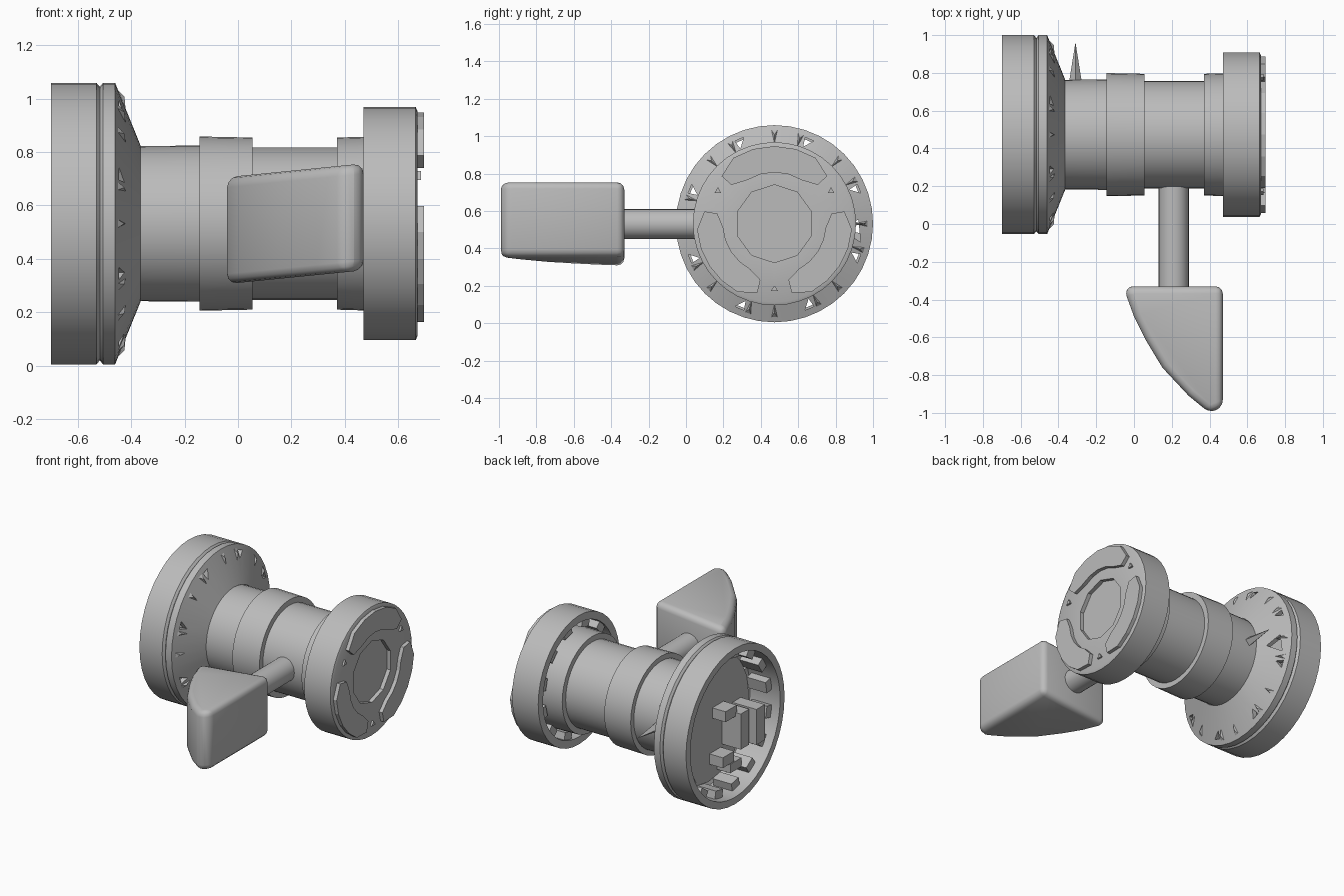
import bpy, bmesh
from math import cos, sin, radians, pi
from mathutils import Vector, Matrix

if "Cube" in bpy.data.objects:
    bpy.data.objects.remove(bpy.data.objects["Cube"])

GREY = (0.5, 0.5, 0.5, 1)
mat = bpy.data.materials.new("plain grey")
mat.use_nodes = True
mat.diffuse_color = GREY
mat.node_tree.nodes["Principled BSDF"].inputs["Base Color"].default_value = GREY

# The barrel axis runs along x through this point
AXIS = Vector((0, 0.473, 0.532))


def polar(x, r, deg):
    return AXIS + Vector((x, r * cos(radians(deg)), r * sin(radians(deg))))


def finish(bm, name):
    bmesh.ops.remove_doubles(bm, verts=bm.verts, dist=0.0001)
    bmesh.ops.recalc_face_normals(bm, faces=bm.faces)
    mesh = bpy.data.meshes.new(name)
    bm.to_mesh(mesh)
    bm.free()
    mesh.materials.append(mat)
    ob = bpy.data.objects.new(name, mesh)
    bpy.context.collection.objects.link(ob)
    return ob


def activate(ob):
    bpy.ops.object.select_all(action='DESELECT')
    ob.select_set(True)
    bpy.context.view_layer.objects.active = ob


def smooth(ob, deg=30):
    activate(ob)
    bpy.ops.object.shade_smooth_by_angle(angle=radians(deg))


def revolve(name, profile, closed=False, sides=40):
    bm = bmesh.new()
    vs = [bm.verts.new(AXIS + Vector((x, r, 0))) for x, r in profile]
    pairs = list(zip(vs, vs[1:])) + ([(vs[-1], vs[0])] if closed else [])
    es = [bm.edges.new(p) for p in pairs]
    bmesh.ops.spin(bm, geom=vs + es, cent=AXIS, axis=(1, 0, 0),
                   angle=2 * pi, steps=sides)
    return finish(bm, name)


def prism(bm, points, offset):
    a = [bm.verts.new(p) for p in points]
    b = [bm.verts.new(Vector(p) + Vector(offset)) for p in points]
    bm.faces.new(a)
    bm.faces.new(b[::-1])
    for i in range(len(a)):
        j = (i + 1) % len(a)
        bm.faces.new((a[i], b[i], b[j], a[j]))


def block(bm, x, r, deg, size):
    m = (Matrix.Translation(polar(x, r, deg)) @ Matrix.Rotation(radians(deg), 4, 'X')
         @ Matrix.Diagonal((*size, 1)))
    bmesh.ops.create_cube(bm, size=1, matrix=m)


def cut(ob, cutter):
    mod = ob.modifiers.new("cut", 'BOOLEAN')
    mod.object = cutter
    mod.solver = 'EXACT'
    activate(ob)
    bpy.ops.object.modifier_apply(modifier=mod.name)
    bpy.data.objects.remove(cutter)


# Stepped barrel with two collars
smooth(revolve("barrel", [
    (-0.42, 0), (-0.42, 0.29), (-0.145, 0.292), (-0.145, 0.326), (0.055, 0.322),
    (0.055, 0.285), (0.37, 0.285), (0.37, 0.322), (0.47, 0.325), (0.6, 0.325), (0.6, 0)]))

# Hollow flange with a groove and a conical neck
flange = revolve("flange", [
    (-0.70, 0.527), (-0.53, 0.527), (-0.517, 0.512), (-0.505, 0.527), (-0.46, 0.527),
    (-0.365, 0.293), (-0.385, 0.28), (-0.475, 0.48), (-0.70, 0.48)], closed=True)
bm = bmesh.new()
for i in range(8):
    a = 22.5 + 45 * i
    prism(bm, [polar(-0.5, 0.49, a - 3), polar(-0.5, 0.49, a + 3), polar(-0.5, 0.44, a + 2)],
          (0.15, 0, 0))
prism(bm, [polar(-0.5, 0.47, -12), polar(-0.5, 0.45, 3), polar(-0.5, 0.36, -5)],
      (0.2, 0, 0))
cut(flange, finish(bm, "flange_cutter"))
smooth(flange)

# Floor plate inside the flange and the blocks standing on it
revolve("flange_floor", [(-0.50, 0), (-0.50, 0.43), (-0.47, 0.43), (-0.47, 0)], sides=20)
bm = bmesh.new()
for y, z, size in [(-0.19, -0.11, (0.16, 0.09, 0.24)), (-0.30, -0.11, (0.20, 0.09, 0.24)),
                   (-0.10, 0.02, (0.12, 0.12, 0.07)), (-0.07, -0.28, (0.12, 0.12, 0.07)),
                   (-0.15, -0.35, (0.12, 0.12, 0.06))]:
    m = Matrix.Translation(AXIS + Vector((-0.48 - size[0] / 2, y, z)))
    bmesh.ops.create_cube(bm, size=1, matrix=m @ Matrix.Diagonal((*size, 1)))
finish(bm, "floor_blocks")

# Lugs around the inside of the flange, and small spikes on its neck
bm = bmesh.new()
for i in range(16):
    block(bm, -0.57, 0.46, 11.25 + 22.5 * i, (0.14, 0.07, 0.08))
finish(bm, "flange_lugs")
bm = bmesh.new()
for i in range(16):
    a = 22.5 * i + (6 if i % 2 else 0)
    base = [polar(-0.46, 0.51, a - 2.5), polar(-0.46, 0.51, a + 2.5), polar(-0.42, 0.42, a)]
    tip = bm.verts.new(polar(-0.425, 0.475, a))
    vs = [bm.verts.new(p) for p in base]
    bm.faces.new(vs)
    for j in range(3):
        bm.faces.new((vs[j], vs[(j + 1) % 3], tip))
finish(bm, "neck_spikes")

# Long thin spike on the back of the barrel
bm = bmesh.new()
bmesh.ops.create_cone(bm, cap_ends=True, segments=4, radius1=0.035, radius2=0, depth=0.22,
                      matrix=Matrix.Translation(polar(-0.31, 0.38, 0))
                      @ Matrix.Rotation(-pi / 2, 4, 'X'))
finish(bm, "back_spike")

# Head with a hollow back and a ten-sided recess in its face
head = revolve("head", [
    (0.57, 0), (0.57, 0.385), (0.47, 0.385), (0.47, 0.436), (0.665, 0.436),
    (0.672, 0.42), (0.672, 0)])
bm = bmesh.new()
prism(bm, [polar(0.645, 0.208, 18 + 36 * i) for i in range(10)], (0.1, 0, 0))
cut(head, finish(bm, "head_cutter"))
smooth(head)
bm = bmesh.new()
for i in range(12):
    block(bm, 0.53, 0.365, 15 + 30 * i, (0.09, 0.06, 0.08))
finish(bm, "head_lugs")

# Three raised arc plates on the head face
for name, start, end in [("top", 42, 138), ("front", 170, 256), ("back", -76, 10)]:
    steps = 6
    angles = [start + (end - start) * i / steps for i in range(steps + 1)]
    outer = [polar(0.66, 0.415, a) for a in angles]
    outer[0], outer[-1] = polar(0.66, 0.38, start), polar(0.66, 0.38, end)
    inner = [polar(0.66, 0.275, a) for a in angles]
    inner[0], inner[-1] = polar(0.66, 0.31, start), polar(0.66, 0.31, end)
    bm = bmesh.new()
    prism(bm, outer + inner[::-1], (0.037, 0, 0))
    finish(bm, name + "_face_plate")

# Small studs between the plates
bm = bmesh.new()
for a in (30, 150, 270):
    prism(bm, [polar(0.66, 0.36, a - 3), polar(0.66, 0.36, a + 3), polar(0.66, 0.33, a)],
          (0.025, 0, 0))
finish(bm, "face_studs")

# Stem joining the barrel and the paddle
bm = bmesh.new()
bmesh.ops.create_cone(bm, cap_ends=True, segments=24, radius1=0.08, radius2=0.08, depth=0.65,
                      matrix=Matrix.Translation((0.21, -0.075, 0.53))
                      @ Matrix.Rotation(pi / 2, 4, 'X'))
smooth(finish(bm, "stem"))

# Paddle: a curved outline, thickened, sheared and rounded off
outline = [(-0.045, -0.33), (0.47, -0.33), (0.47, -0.97), (0.40, -1.0), (0.29, -0.91),
           (0.15, -0.76), (0.06, -0.61), (0.0, -0.49), (-0.04, -0.38)]
bm = bmesh.new()
prism(bm, [(x, y, 0.33 + 0.1 * (x - 0.2)) for x, y in outline], (0, 0, 0.4))
paddle = finish(bm, "paddle")
bevel = paddle.modifiers.new("round", 'BEVEL')
bevel.width = 0.05
bevel.segments = 3
bevel.limit_method = 'ANGLE'
bevel.angle_limit = radians(40)
activate(paddle)
bpy.ops.object.modifier_apply(modifier=bevel.name)
smooth(paddle, 40)
